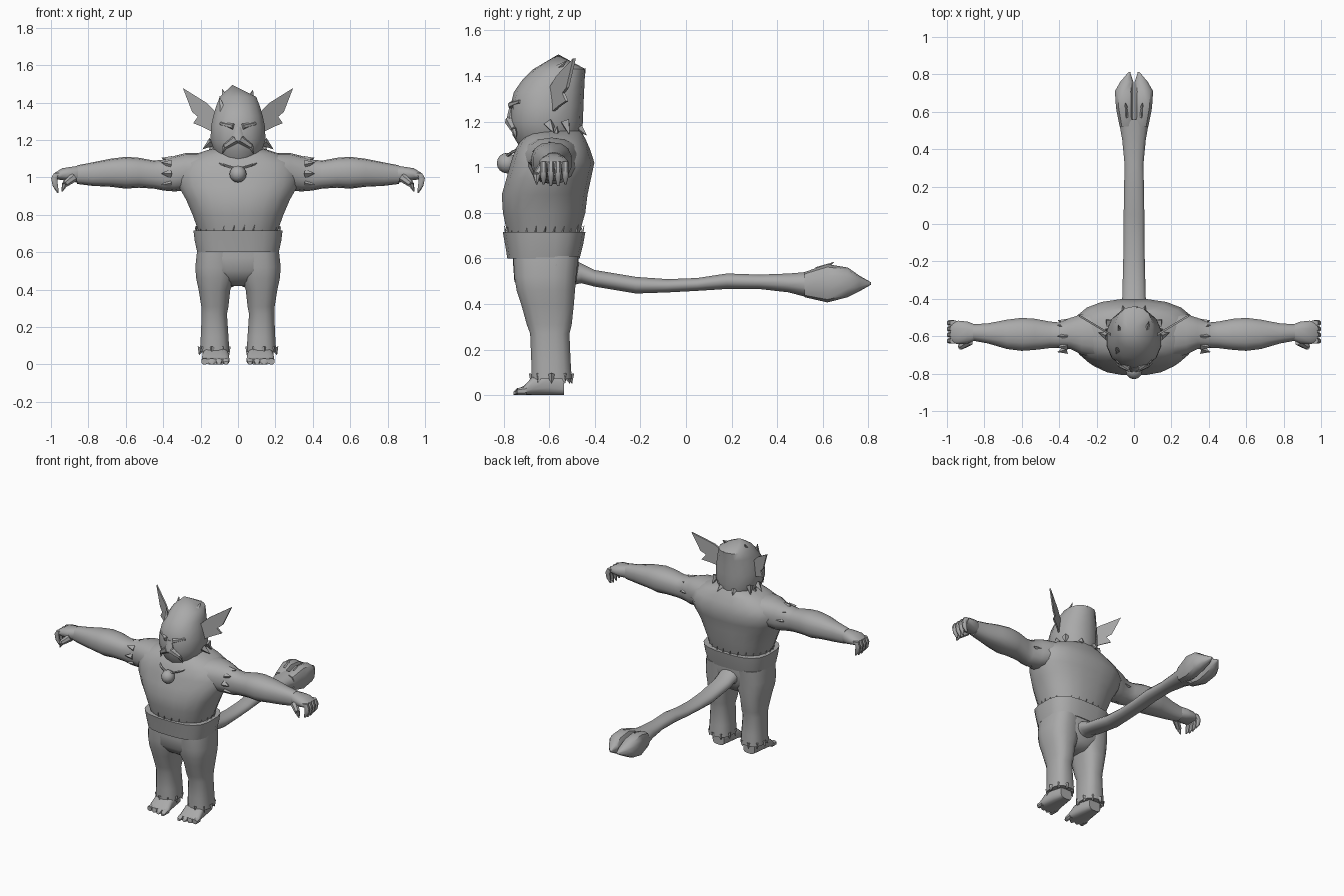
import bpy
import bmesh
from math import sin, cos, pi, radians, copysign
from mathutils import Vector, Matrix

cube = bpy.data.objects.get("Cube")
if cube:
    bpy.data.objects.remove(cube, do_unlink=True)

grey = bpy.data.materials.new("plain grey")
grey.use_nodes = True
shade = (0.4, 0.4, 0.4, 1)
grey.diffuse_color = shade
grey.node_tree.nodes["Principled BSDF"].inputs["Base Color"].default_value = shade


def finish(name, bm, mirror=False, angle=45):
    """Turn a bmesh into a shaded object, optionally mirrored across x."""
    bmesh.ops.recalc_face_normals(bm, faces=bm.faces)
    for face in bm.faces:
        face.smooth = angle > 0
    for edge in bm.edges:
        edge.smooth = edge.calc_face_angle(0) < radians(angle)
    mesh = bpy.data.meshes.new(name)
    bm.to_mesh(mesh)
    bm.free()
    mesh.materials.append(grey)
    obj = bpy.data.objects.new(name, mesh)
    bpy.context.collection.objects.link(obj)
    if mirror:
        mod = obj.modifiers.new("mirror", 'MIRROR')
        mod.use_mirror_merge = False
    return obj


def add_loft(bm, axis, rings, sides=16, power=2.4):
    """Rounded sections: position along axis, then low/high of the other two axes."""
    others = [i for i in range(3) if i != axis]
    loops = []
    for t, a0, a1, b0, b1 in rings:
        loop = []
        for k in range(sides):
            ang = 2 * pi * (k + 0.5) / sides
            c, s = cos(ang), sin(ang)
            p = Vector((0, 0, 0))
            p[axis] = t
            p[others[0]] = (a0 + a1) / 2 + (a1 - a0) / 2 * copysign(abs(c) ** (2 / power), c)
            p[others[1]] = (b0 + b1) / 2 + (b1 - b0) / 2 * copysign(abs(s) ** (2 / power), s)
            loop.append(bm.verts.new(p))
        loops.append(loop)
    for low, high in zip(loops, loops[1:]):
        for k in range(sides):
            j = (k + 1) % sides
            bm.faces.new((low[k], low[j], high[j], high[k]))
    bm.faces.new(loops[0][::-1])
    bm.faces.new(loops[-1])
    return loops


def loft(name, axis, rings, mirror=False, sides=16, power=2.4, angle=45):
    bm = bmesh.new()
    add_loft(bm, axis, rings, sides, power)
    return finish(name, bm, mirror, angle)


def add_spike(bm, base, tip, radius, sides=4, end=0.0):
    base, tip = Vector(base), Vector(tip)
    way = tip - base
    turn = way.to_track_quat('Z', 'Y').to_matrix().to_4x4()
    bmesh.ops.create_cone(bm, cap_ends=True, segments=sides, radius1=radius, radius2=end,
                          depth=way.length, matrix=Matrix.Translation((base + tip) / 2) @ turn)


def spikes(name, items, mirror=False, sides=4, angle=0):
    bm = bmesh.new()
    for base, tip, radius in items:
        add_spike(bm, base, tip, radius, sides)
    return finish(name, bm, mirror, angle)


# Torso, shoulders and belt
loft("torso", 2, [
    (.68, -.2, .2, -.78, -.47), (.73, -.22, .22, -.79, -.46), (.8, -.245, .245, -.805, -.44),
    (.88, -.28, .28, -.81, -.43), (.95, -.32, .32, -.79, -.415), (1.02, -.335, .335, -.77, -.4),
    (1.08, -.31, .31, -.75, -.42), (1.125, -.23, .23, -.72, -.44), (1.16, -.12, .12, -.69, -.46)],
    sides=20)
loft("belt", 2, [
    (.6, -.2, .2, -.77, -.48), (.6, -.22, .22, -.785, -.465), (.66, -.233, .233, -.795, -.45),
    (.715, -.24, .24, -.805, -.44), (.715, -.2, .2, -.78, -.46)], sides=20, power=3)

# Stitches standing around the top of the belt
stitches = []
for k in range(26):
    a = 2 * pi * k / 26
    spot = Vector((.222 * cos(a), -.622 + .168 * sin(a), .71))
    stitches.append((spot, spot + Vector((.012 * cos(a + .8), .012 * sin(a + .8), .035)), .006))
spikes("belt_stitches", stitches, sides=3)

# Trousers
loft("hips", 2, [
    (.42, -.05, .05, -.67, -.53), (.45, -.11, .11, -.72, -.5), (.5, -.2, .2, -.755, -.48),
    (.57, -.225, .225, -.76, -.47), (.63, -.215, .215, -.76, -.47)], power=2.8)
loft("trouser_legs", 2, [
    (.07, .045, .205, -.68, -.5), (.15, .05, .2, -.68, -.505), (.27, .058, .195, -.685, -.51),
    (.31, .05, .197, -.7, -.5), (.4, .04, .212, -.725, -.49), (.46, .015, .225, -.745, -.485),
    (.52, .01, .23, -.755, -.48), (.61, .01, .22, -.76, -.47)], mirror=True, power=2.6)

# Ragged trouser hems
hem = []
for k in range(9):
    a = 2 * pi * k / 9
    spot = Vector((.125 + .07 * cos(a), -.59 + .08 * sin(a), .09))
    hem.append((spot, spot + Vector((.014 * cos(a), .012 * sin(a), -.04)), .022))
spikes("trouser_hems", hem, mirror=True)

# Feet with toes
loft("feet", 1, [
    (-.735, .055, .185, 0, .03), (-.71, .045, .195, 0, .042), (-.67, .05, .19, 0, .085),
    (-.6, .06, .18, 0, .1), (-.535, .075, .165, 0, .08)], mirror=True, power=3.2)
bm = bmesh.new()
for k in range(4):
    x = .064 + k * .038
    add_loft(bm, 1, [(-.757 + .006 * k, x - .012, x + .012, 0, .016),
                     (-.74, x - .018, x + .018, 0, .032),
                     (-.7, x - .018, x + .018, 0, .04)], sides=8)
finish("toes", bm, mirror=True)

# Arms
loft("arms", 0, [
    (.2, -.72, -.46, .95, 1.13), (.28, -.7, -.48, .93, 1.13), (.34, -.67, -.5, .925, 1.115),
    (.4, -.665, -.525, .93, 1.095), (.45, -.665, -.52, .94, 1.09), (.53, -.675, -.505, .945, 1.105),
    (.6, -.68, -.5, .94, 1.11), (.68, -.67, -.51, .95, 1.1), (.78, -.64, -.53, .955, 1.08),
    (.86, -.625, -.535, .965, 1.065)], mirror=True, sides=14)
spikes("elbow_tufts", [((.36, -.6 + .07 * cos(a), 1.02 + .07 * sin(a)),
                        (.41, -.6 + .085 * cos(a), 1.02 + .085 * sin(a)), .025)
                       for a in (k * pi / 4 for k in range(8))], mirror=True)

# Hands with curled fingers and a thumb
loft("palms", 0, [
    (.84, -.62, -.54, .97, 1.065), (.89, -.64, -.52, .975, 1.058), (.94, -.645, -.515, .985, 1.05),
    (.98, -.635, -.525, .99, 1.025)], mirror=True, sides=12)
bm = bmesh.new()
for k in range(4):
    y = -.625 + k * .032
    reach = .008 * (k in (1, 2))
    add_loft(bm, 2, [(.925 - reach, .958, .968, y - .005, y + .005),
                     (.955, .962, .992, y - .014, y + .014),
                     (.995, .965, 1, y - .016, y + .016),
                     (1.025, .945, .985, y - .015, y + .015)], sides=8)
add_spike(bm, (.88, -.625, 1.0), (.925, -.655, .965), .026, 7, .018)
add_spike(bm, (.925, -.655, .965), (.94, -.655, .925), .018, 7, .003)
finish("fingers", bm, mirror=True)

# Head, with its crown sloping down towards the back
bm = bmesh.new()
loops = add_loft(bm, 2, [
    (1.09, -.1, .1, -.73, -.47), (1.14, -.13, .13, -.76, -.46), (1.2, -.15, .15, -.772, -.452),
    (1.27, -.148, .148, -.77, -.45), (1.33, -.135, .135, -.755, -.447),
    (1.38, -.12, .12, -.72, -.445), (1.43, -.1, .1, -.67, -.44)], sides=14, power=2.2)
bmesh.ops.delete(bm, geom=[f for f in bm.faces if all(v in loops[-1] for v in f.verts)],
                 context='FACES_ONLY')
peak = bm.verts.new((-.03, -.56, 1.495))
for k, vert in enumerate(loops[-1]):
    bm.faces.new((vert, loops[-1][(k + 1) % 14], peak))
finish("head", bm)

# Brows, nose and moustache
bm = bmesh.new()
add_spike(bm, (.025, -.768, 1.272), (.095, -.728, 1.288), .016, 6, .008)
add_spike(bm, (.01, -.772, 1.205), (.07, -.755, 1.165), .024, 6, .014)
add_spike(bm, (.07, -.755, 1.165), (.085, -.745, 1.125), .014, 6, .002)
finish("brows_and_moustache", bm, mirror=True)
loft("nose", 2, [(1.195, -.035, .035, -.79, -.75), (1.22, -.032, .032, -.787, -.74),
                 (1.27, -.016, .016, -.775, -.74)], sides=8)

# Ears: thin jagged blades swept back and out
bm = bmesh.new()
outline = [(.11, 1.34), (.17, 1.4), (.295, 1.478), (.245, 1.35), (.215, 1.325),
           (.24, 1.29), (.19, 1.27), (.14, 1.245)]
front, back = [[bm.verts.new((x, -.6 + shift + (x - .12) * .6, z)) for x, z in outline]
               for shift in (0, .012)]
bm.faces.new(front)
bm.faces.new(back[::-1])
for k in range(len(outline)):
    j = (k + 1) % len(outline)
    bm.faces.new((front[j], front[k], back[k], back[j]))
finish("ears", bm, mirror=True, angle=20)

# Hair tufts on the crown, temples and nape
spikes("crown_tufts", [
    ((-.06, -.6, 1.4), (-.085, -.54, 1.475), .03), ((.06, -.6, 1.4), (.08, -.52, 1.47), .03),
    ((-.08, -.68, 1.35), (-.1, -.66, 1.44), .022), ((0, -.47, 1.4), (.02, -.44, 1.435), .03)])
spikes("side_tufts", [
    ((.14, -.6, 1.19), (.19, -.58, 1.15), .025), ((.13, -.53, 1.2), (.15, -.51, 1.14), .025),
    ((.05, -.47, 1.17), (.06, -.435, 1.14), .02), ((.14, -.57, 1.13), (.15, -.565, 1.18), .02)],
    mirror=True)

# Pendant and its cord
bm = bmesh.new()
bmesh.ops.create_uvsphere(bm, u_segments=12, v_segments=8, radius=.045,
                          matrix=Matrix.Translation((0, -.785, 1.018)))
finish("pendant", bm)
bm = bmesh.new()
add_spike(bm, (.02, -.785, 1.05), (.07, -.765, 1.065), .007, 5, .007)
add_spike(bm, (.07, -.765, 1.065), (.13, -.71, 1.09), .007, 5, .007)
finish("necklace", bm, mirror=True)

# Tail ending in a two-lobed tuft
loft("tail", 1, [
    (-.5, -.07, .07, .48, .6), (-.46, -.068, .068, .49, .58), (-.4, -.065, .065, .475, .55),
    (-.22, -.06, .06, .445, .52), (-.08, -.057, .057, .45, .51), (.05, -.057, .057, .457, .515),
    (.18, -.055, .055, .465, .535), (.32, -.052, .052, .465, .53), (.45, -.065, .065, .45, .535),
    (.56, -.085, .085, .42, .545)], sides=12, power=2.2)
loft("tail_tuft", 1, [
    (.52, 0, .078, .43, .54), (.62, 0, .098, .407, .575), (.71, 0, .104, .43, .56),
    (.76, .002, .075, .455, .525), (.812, .02, .03, .485, .495)], mirror=True, sides=10, power=2.6)
spikes("tuft_tips", [((.04, .58, .54), (.045, .65, .585), .025)], mirror=True)
